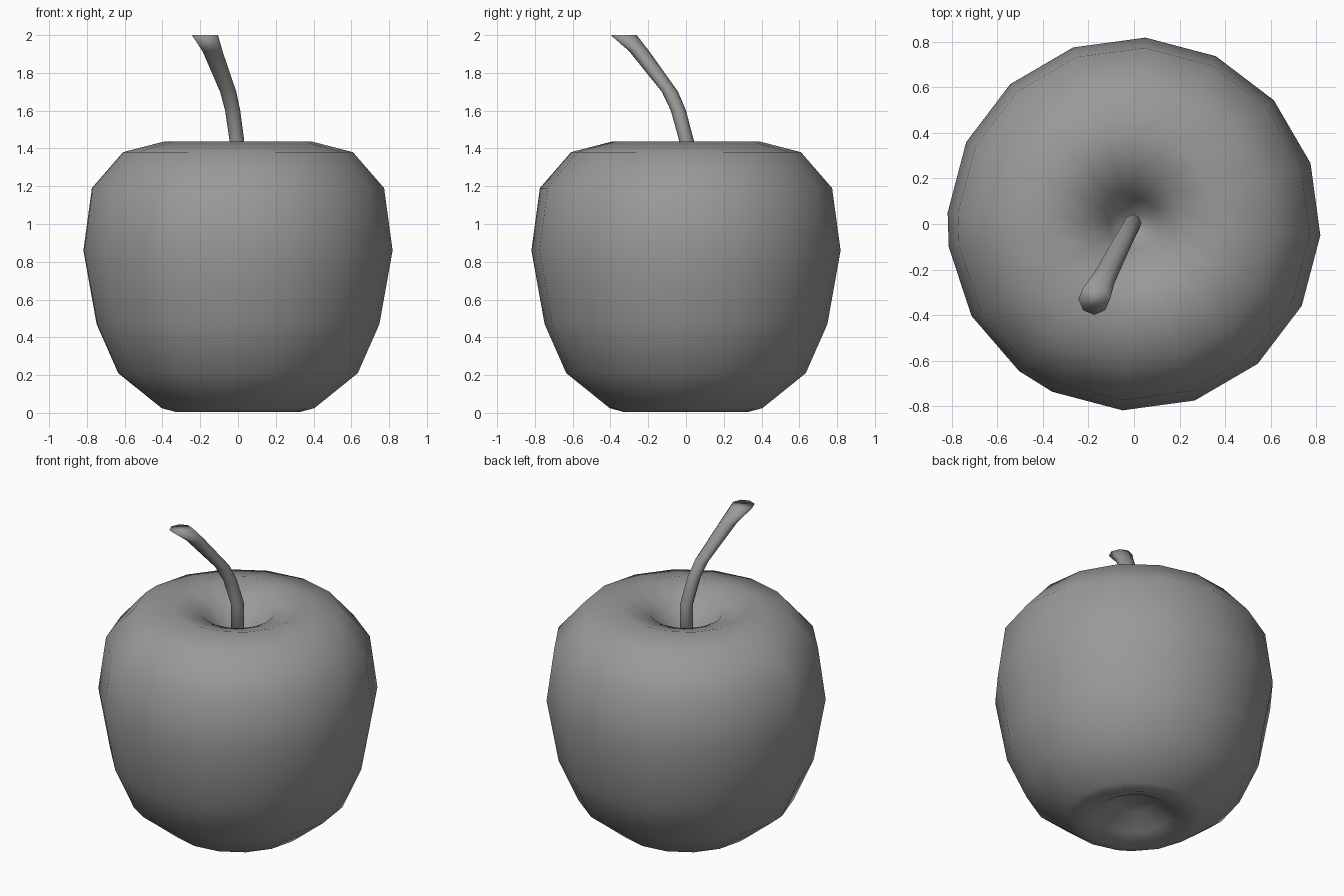
import bpy, bmesh
from math import sin, cos, radians

if "Cube" in bpy.data.objects:
    bpy.data.objects.remove(bpy.data.objects["Cube"])

# Dark grey for the whole model
grey = bpy.data.materials.new("dark_grey")
grey.diffuse_color = (0.32, 0.32, 0.32, 1)
grey.use_nodes = True
grey.node_tree.nodes["Principled BSDF"].inputs["Base Color"].default_value = grey.diffuse_color


def ring_skin(name, rings, angles):
    """Skin stacked horizontal rings (cx, cy, z, radius) and cap both ends."""
    bm = bmesh.new()
    n = len(angles)
    loops = [[bm.verts.new((cx + r * cos(radians(a)), cy + r * sin(radians(a)), z))
              for a in angles] for cx, cy, z, r in rings]
    for lo, hi in zip(loops, loops[1:]):
        for i in range(n):
            j = (i + 1) % n
            bm.faces.new((lo[i], lo[j], hi[j], hi[i]))
    bm.faces.new(loops[0][::-1])
    bm.faces.new(loops[-1])
    bmesh.ops.recalc_face_normals(bm, faces=bm.faces[:])
    for f in bm.faces:
        f.smooth = True
    mesh = bpy.data.meshes.new(name)
    bm.to_mesh(mesh)
    bm.free()
    mesh.materials.append(grey)
    obj = bpy.data.objects.new(name, mesh)
    bpy.context.collection.objects.link(obj)
    return obj


# Fruit body: profile (radius, z) from the bottom hollow round to the stem dimple
profile = [(0.105, 0.12), (0.22, 0.045), (0.33, 0.005), (0.405, 0.025),
           (0.635, 0.21), (0.75, 0.47), (0.82, 0.86), (0.775, 1.19),
           (0.61, 1.38), (0.39, 1.437), (0.21, 1.38), (0.11, 1.24), (0.03, 1.12)]
# 22.5 degree facets with one narrower pair on the left side
body_angles = [-116 + 22.5 * i for i in range(14)] + [187, 209.5, 232]
ring_skin("apple_body", [(0, 0, z, r) for r, z in profile], body_angles)

# Stem: straight base, then bent, flaring to a flat cut tip
stem_path = [(-0.006, 0.004, 1.10, 0.038), (-0.006, 0.003, 1.44, 0.039),
             (-0.028, -0.04, 1.60, 0.040), (-0.052, -0.085, 1.70, 0.043),
             (-0.135, -0.248, 1.915, 0.053), (-0.175, -0.33, 2.0, 0.069)]
ring_skin("stem", stem_path, [45 * i for i in range(8)])
